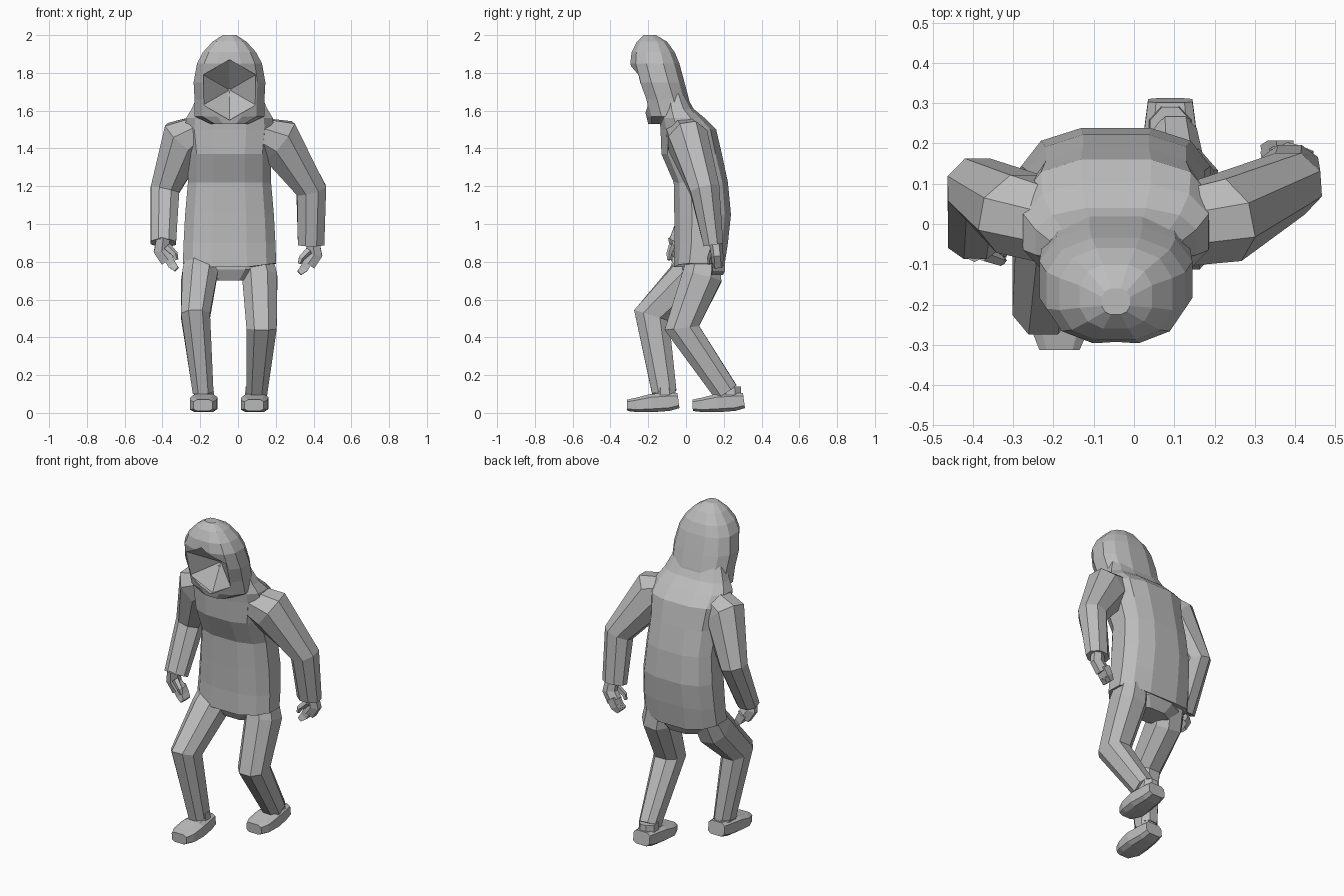
import bpy, bmesh
from math import pi, cos, sin, copysign
from mathutils import Vector

old = bpy.data.objects.get("Cube")
if old:
    bpy.data.objects.remove(old, do_unlink=True)

# single clay colour
clay = bpy.data.materials.new("clay_grey")
clay.use_nodes = True
colour = (0.5, 0.5, 0.5, 1)
clay.diffuse_color = colour
clay.node_tree.nodes["Principled BSDF"].inputs["Base Color"].default_value = colour

Y_AXIS, Z_AXIS = Vector((0, 1, 0)), Vector((0, 0, 1))
MID = -0.045    # the body leans slightly to one side


def finish(name, bm):
    bmesh.ops.recalc_face_normals(bm, faces=bm.faces)
    mesh = bpy.data.meshes.new(name)
    bm.to_mesh(mesh)
    bm.free()
    obj = bpy.data.objects.new(name, mesh)
    bpy.context.collection.objects.link(obj)
    mesh.materials.append(clay)
    return obj


def skin(bm, rings):
    """Join consecutive vertex rings and cap both ends."""
    for low, high in zip(rings, rings[1:]):
        for i in range(len(low)):
            j = (i + 1) % len(low)
            bm.faces.new((low[i], low[j], high[j], high[i]))
    bm.faces.new(rings[0])
    bm.faces.new(rings[-1])


def loft(name, sections, sides=8, ref=Y_AXIS, level=False, power=1):
    """Sections are (x, y, z, half width, half depth); a low power is boxier."""
    bm = bmesh.new()
    centres = [Vector(s[:3]) for s in sections]
    fit = 1 / cos(pi / sides)

    def box(value):
        return copysign(abs(value * fit) ** power, value)

    rings = []
    for k, (centre, sec) in enumerate(zip(centres, sections)):
        ahead = centres[min(k + 1, len(centres) - 1)] - centre
        behind = centre - centres[max(k - 1, 0)]
        t = Z_AXIS if level else (ahead.normalized() + behind.normalized()).normalized()
        u = ref.cross(t).normalized()
        v = t.cross(u)
        angles = [2 * pi * (i + 0.5) / sides for i in range(sides)]
        rings.append([bm.verts.new(centre + u * sec[3] * box(cos(a))
                                   + v * sec[4] * box(sin(a))) for a in angles])
    skin(bm, rings)
    return finish(name, bm)


def stack(name, levels, power):
    """Levels are (z, front y, back y, half width) on the body midline."""
    return loft(name, [(MID, (f + b) / 2, z, w, (b - f) / 2) for z, f, b, w in levels],
                12, level=True, power=power)


# long hooded top, hem to collar
coat = stack("coat", [
    (0.77, -0.065, 0.2, 0.247), (0.9, -0.06, 0.222, 0.243), (1.05, -0.062, 0.238, 0.235),
    (1.22, -0.065, 0.222, 0.22), (1.37, -0.13, 0.19, 0.22), (1.5, -0.135, 0.16, 0.235),
    (1.56, -0.14, 0.1, 0.23), (1.61, -0.13, 0.04, 0.2), (1.69, -0.12, -0.005, 0.165)], 0.75)
# hem dips towards the back and the middle
for v in coat.data.vertices:
    if v.co.z < 0.8:
        v.co.z += 0.13 * abs(v.co.x - MID) - 0.15 * max(v.co.y - 0.1, 0) - 0.01

# hood shell
hood = stack("hood", [
    (1.53, -0.2, -0.03, 0.1), (1.57, -0.21, 0.035, 0.185), (1.66, -0.235, 0.016, 0.185),
    (1.75, -0.268, -0.008, 0.19), (1.85, -0.295, -0.035, 0.172), (1.91, -0.288, -0.06, 0.14),
    (1.965, -0.26, -0.1, 0.09), (2.0, -0.225, -0.16, 0.035)], 0.8)

# face hollow: a prism with a pointed back, cut from the hood
bm = bmesh.new()
rings = []
for reach, scale in ((-0.45, 1), (-0.225, 1), (-0.11, 0.05)):
    ring = []
    for i in range(6):
        a = pi / 2 + i * pi / 3
        dz = 0.16 * sin(a) * scale
        ring.append(bm.verts.new((MID + 0.16 * cos(a) * scale, reach - 0.25 * dz, 1.71 + dz)))
    rings.append(ring)
skin(bm, rings)
cutter = finish("face_cutter", bm)
cutter.hide_render = True
cut = hood.modifiers.new("face_hollow", "BOOLEAN")
cut.operation, cut.object, cut.solver = "DIFFERENCE", cutter, "EXACT"
bpy.context.view_layer.objects.active = hood
bpy.ops.object.modifier_apply(modifier=cut.name)
bpy.data.objects.remove(cutter, do_unlink=True)

# sleeves
loft("left_sleeve", [
    (0.06, -0.02, 1.5, 0.07, 0.09), (0.215, 0.01, 1.44, 0.125, 0.105),
    (0.388, 0.1, 1.18, 0.08, 0.078), (0.387, 0.145, 0.89, 0.07, 0.052)])
loft("right_sleeve", [
    (-0.15, -0.02, 1.52, 0.07, 0.09), (-0.285, 0.025, 1.445, 0.125, 0.1),
    (-0.387, 0.088, 1.18, 0.077, 0.075), (-0.395, -0.04, 0.9, 0.067, 0.052)])


# hands: palm, curled fingers and a thumb, hung from each wrist
def hand(side, sign, wrist):
    def place(dx, dy, dz, w, d):
        return (wrist[0] - sign * dx, wrist[1] + dy, wrist[2] + dz, w, d)
    loft(side + "_palm", [place(0, 0, 0.02, 0.035, 0.03), place(-0.01, 0.01, -0.05, 0.042, 0.028),
                          place(0.025, 0.015, -0.1, 0.042, 0.03)], 6)
    for i in range(4):
        dy = -0.015 + 0.016 * i
        loft(side + "_finger", [place(0.02, dy + 0.01, -0.08, 0.024, 0.009),
                                place(0.045, dy + 0.01, -0.125, 0.022, 0.009),
                                place(0.07, dy, -0.15, 0.014, 0.008)], 4)
    loft(side + "_thumb", [place(0.02, -0.015, -0.03, 0.018, 0.015),
                           place(0.06, -0.03, -0.07, 0.014, 0.012),
                           place(0.07, -0.03, -0.1, 0.008, 0.008)], 5)


hand("left", 1, (0.395, 0.155, 0.89))
hand("right", -1, (-0.395, -0.06, 0.91))

# trousers
loft("pelvis", [(MID, 0.08, 0.7, 0.12, 0.07), (MID, 0.08, 0.76, 0.2, 0.1),
                (MID, 0.08, 0.86, 0.2, 0.1)], level=True)
loft("left_leg", [
    (0.09, 0.1, 0.86, 0.08, 0.08), (0.115, 0.085, 0.72, 0.093, 0.105),
    (0.125, -0.022, 0.45, 0.08, 0.092), (0.1, 0.212, 0.11, 0.055, 0.066)], power=0.85)
loft("right_leg", [
    (-0.18, 0.1, 0.86, 0.09, 0.07), (-0.205, 0.015, 0.72, 0.093, 0.105),
    (-0.225, -0.182, 0.515, 0.077, 0.097), (-0.185, -0.115, 0.11, 0.055, 0.065)], power=0.85)


# shoes, toe to heel, with an ankle collar
def shoe(side, x, toe):
    loft(side + "_shoe", [
        (x - 0.005, toe, 0.04, 0.05, 0.03), (x - 0.005, toe + 0.05, 0.042, 0.07, 0.038),
        (x, toe + 0.13, 0.052, 0.072, 0.048), (x, toe + 0.22, 0.058, 0.062, 0.048),
        (x, toe + 0.272, 0.065, 0.055, 0.04)], ref=Z_AXIS, power=0.5)
    loft(side + "_ankle", [(x, toe + 0.2, 0.06, 0.055, 0.06),
                           (x, toe + 0.2, 0.14, 0.05, 0.055)], level=True)


shoe("left", 0.09, 0.035)
shoe("right", -0.18, -0.312)
